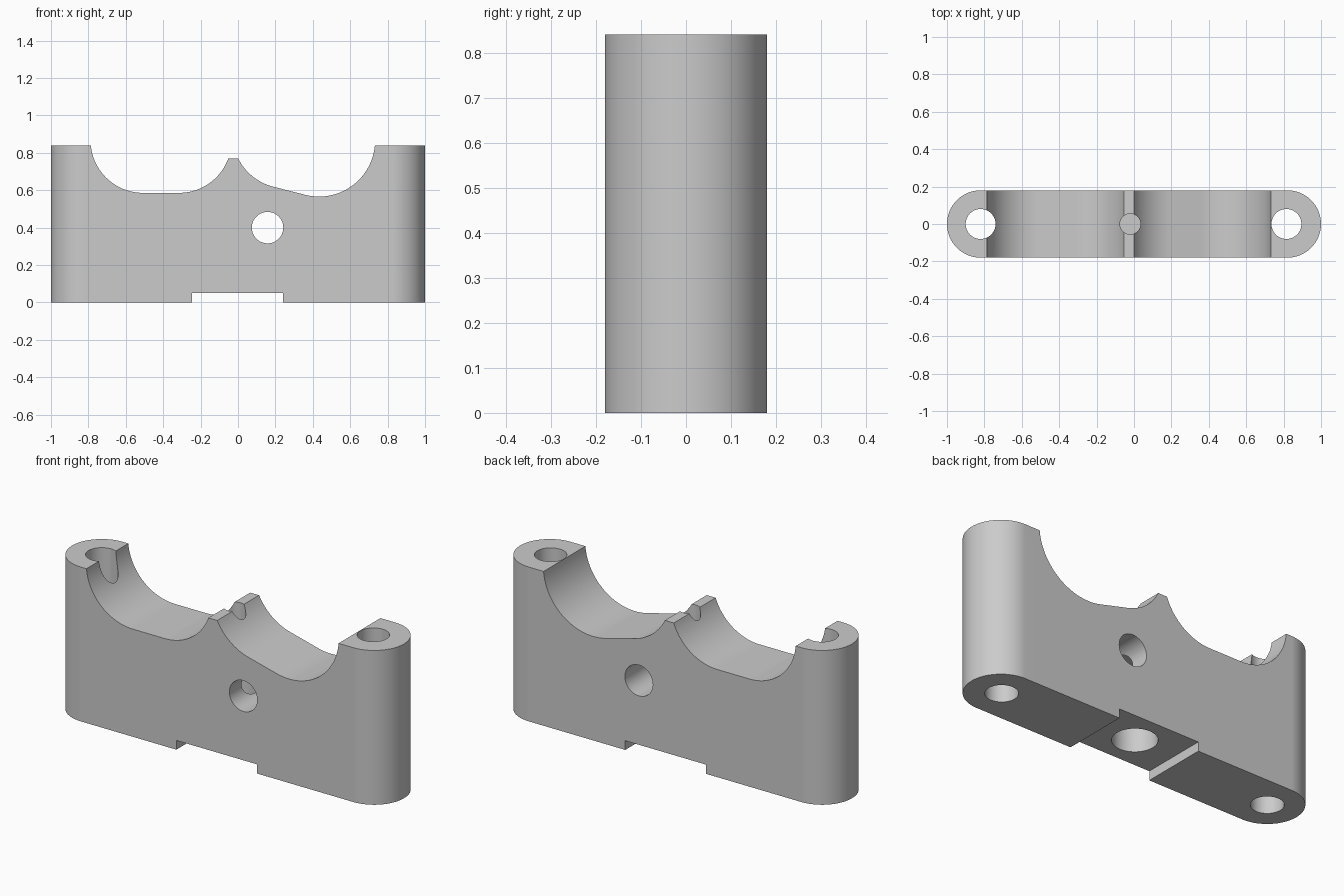
import bpy
import bmesh
from math import cos, sin, radians

cube = bpy.data.objects.get("Cube")
if cube:
    bpy.data.objects.remove(cube, do_unlink=True)

HEIGHT = 0.84
HALF_DEPTH = 0.18
END_X = 0.82


def arc(cx, cy, r, start, end, steps=24):
    """Points along an arc, angles in degrees."""
    angles = [radians(start + (end - start) * i / steps) for i in range(steps + 1)]
    return [(cx + r * cos(a), cy + r * sin(a)) for a in angles]


def circle(cx, cy, r):
    return arc(cx, cy, r, 0, 360, 64)[:-1]


def prism(name, outline, axis, low, high):
    """Extrude a flat outline along y (outline in x, z) or z (outline in x, y)."""
    bm = bmesh.new()
    place = (lambda u, v, d: (u, d, v)) if axis == "y" else (lambda u, v, d: (u, v, d))
    bottom = [bm.verts.new(place(u, v, low)) for u, v in outline]
    top = [bm.verts.new(place(u, v, high)) for u, v in outline]
    bm.faces.new(bottom)
    bm.faces.new(top)
    n = len(outline)
    for i in range(n):
        j = (i + 1) % n
        bm.faces.new((bottom[i], bottom[j], top[j], top[i]))
    bmesh.ops.recalc_face_normals(bm, faces=bm.faces)
    mesh = bpy.data.meshes.new(name)
    bm.to_mesh(mesh)
    bm.free()
    obj = bpy.data.objects.new(name, mesh)
    bpy.context.collection.objects.link(obj)
    return obj


def combine(target, cutter, operation):
    """Apply a boolean and discard the cutter."""
    cutter.hide_render = True
    mod = target.modifiers.new("cut", "BOOLEAN")
    mod.operation = operation
    mod.solver = "EXACT"
    mod.object = cutter
    bpy.context.view_layer.objects.active = target
    bpy.ops.object.modifier_apply(modifier=mod.name)
    bpy.data.objects.remove(cutter, do_unlink=True)


# Block with rounded ends
block = prism(
    "clamp_block",
    arc(END_X, 0, HALF_DEPTH, -90, 90, 32) + arc(-END_X, 0, HALF_DEPTH, 90, 270, 32),
    "z", 0, HEIGHT)

# Side profile: foot recess, sloped saddle, ridge, level saddle
profile = [(-1.1, -0.1), (-0.245, -0.1), (-0.245, 0.05), (0.24, 0.05), (0.24, -0.1),
           (1.1, -0.1), (1.1, 1), (0.732, 1)]
profile += arc(0.433, 0.866, 0.30, -4.97, -105)
profile += arc(0.26, 0.90, 0.29, -105, -153.2)
profile += arc(-0.315, 0.866, 0.28, -20.3, -90)
profile += arc(-0.508, 0.866, 0.28, -90, -174.67)
profile += [(-0.787, 1), (-1.1, 1)]
combine(block, prism("profile_cutter", profile, "y", -0.4, 0.4), "INTERSECT")

# Bolt holes in both ends
for x in (-END_X, END_X - 0.005):
    combine(block, prism("bolt_cutter", circle(x, 0, 0.08), "z", -0.2, 1.2), "DIFFERENCE")

# Blind holes below the recess and in the ridge, and the cross hole
combine(block, prism("socket_cutter", circle(-0.005, 0, 0.11), "z", -0.2, 0.52), "DIFFERENCE")
combine(block, prism("ridge_cutter", circle(-0.02, 0, 0.055), "z", 0.6, 1.2), "DIFFERENCE")
combine(block, prism("cross_cutter", circle(0.158, 0.40, 0.084), "y", -0.4, 0.4), "DIFFERENCE")

# Grey finish
grey = bpy.data.materials.new("plain_grey")
grey.use_nodes = True
colour = (0.6, 0.6, 0.6, 1)
grey.diffuse_color = colour
grey.node_tree.nodes["Principled BSDF"].inputs["Base Color"].default_value = colour
block.data.materials.clear()
block.data.materials.append(grey)

# Smooth curves with crisp edges
bpy.ops.object.select_all(action="DESELECT")
block.select_set(True)
bpy.context.view_layer.objects.active = block
bpy.ops.object.shade_smooth_by_angle(angle=radians(25))
weighted = block.modifiers.new("weighted_normals", "WEIGHTED_NORMAL")
weighted.keep_sharp = True
